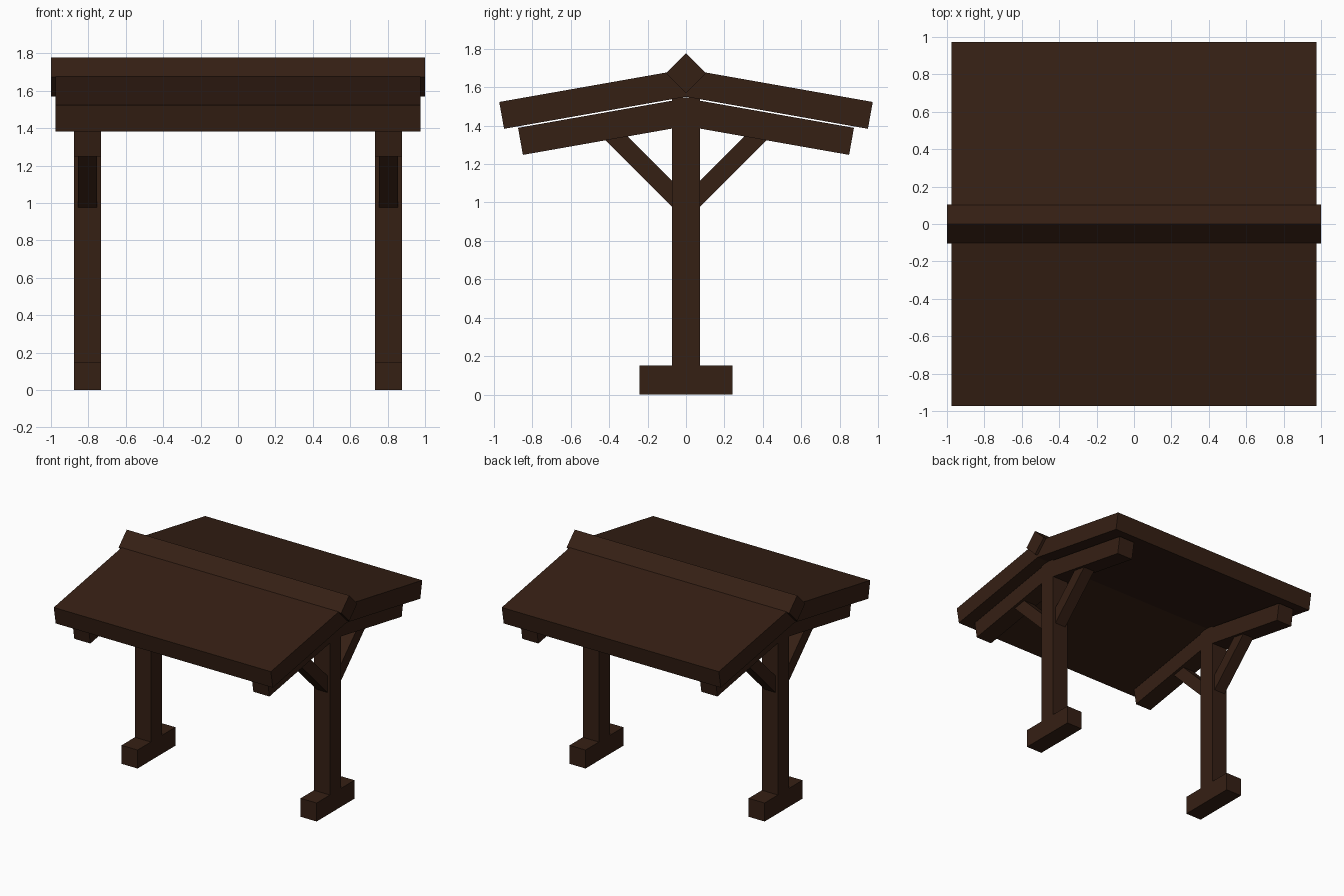
import bpy, bmesh
from math import tan, radians

if "Cube" in bpy.data.objects:
    bpy.data.objects.remove(bpy.data.objects["Cube"])

wood = bpy.data.materials.new("dark_wood")
wood.diffuse_color = (0.036, 0.014, 0.007, 1)
wood.use_nodes = True
wood.node_tree.nodes["Principled BSDF"].inputs["Base Color"].default_value = wood.diffuse_color
T = tan(radians(10))  # roof pitch


def prism(name, profile, x0, x1):
    """Extrude a (y, z) profile along x from x0 to x1."""
    bm = bmesh.new()
    face = bm.faces.new([bm.verts.new((x0, y, z)) for y, z in profile])
    ext = bmesh.ops.extrude_face_region(bm, geom=[face])
    verts = [v for v in ext["geom"] if isinstance(v, bmesh.types.BMVert)]
    bmesh.ops.translate(bm, verts=verts, vec=(x1 - x0, 0, 0))
    bmesh.ops.recalc_face_normals(bm, faces=bm.faces)
    me = bpy.data.meshes.new(name)
    bm.to_mesh(me)
    bm.free()
    me.materials.append(wood)
    ob = bpy.data.objects.new(name, me)
    bpy.context.collection.objects.link(ob)
    return ob


def rect(hy, z0, z1):
    return [(-hy, z0), (hy, z0), (hy, z1), (-hy, z1)]


def sloped(s, y_top, y_bot, apex_bot, apex_top):
    """Sloping board from the ridge line out to side s, end cut square to it."""
    return [(0, apex_bot), (s * y_bot, apex_bot - T * y_bot),
            (s * y_top, apex_top - T * y_top), (0, apex_top)]


# Two support frames: foot, post, rafters and braces
for side, cx in (("left", -0.805), ("right", 0.805)):
    a, b = cx - 0.072, cx + 0.072
    prism(f"{side}_foot", rect(0.243, 0, 0.15), a, b)
    prism(f"{side}_post", rect(0.072, 0.15, 1.545), a, b)
    for end, s in (("front", -1), ("back", 1)):
        prism(f"{side}_{end}_rafter", sloped(s, 0.874, 0.849, 1.397, 1.542), a, b)
        brace = [(0.04, 0.945), (0.43, 1.335), (0.335, 1.375), (0.04, 1.08)]
        prism(f"{side}_{end}_brace", [(s * y, z) for y, z in brace],
              cx - 0.05, cx + 0.05)

# Roof panels
for end, s in (("front", -1), ("back", 1)):
    prism(f"{end}_roof_panel", sloped(s, 0.972, 0.947, 1.55, 1.694), -0.976, 0.976)

# Diamond ridge beam
r, zc = 0.104, 1.673
prism("ridge_beam", [(-r, zc), (0, zc - r), (r, zc), (0, zc + r)], -1, 1)
